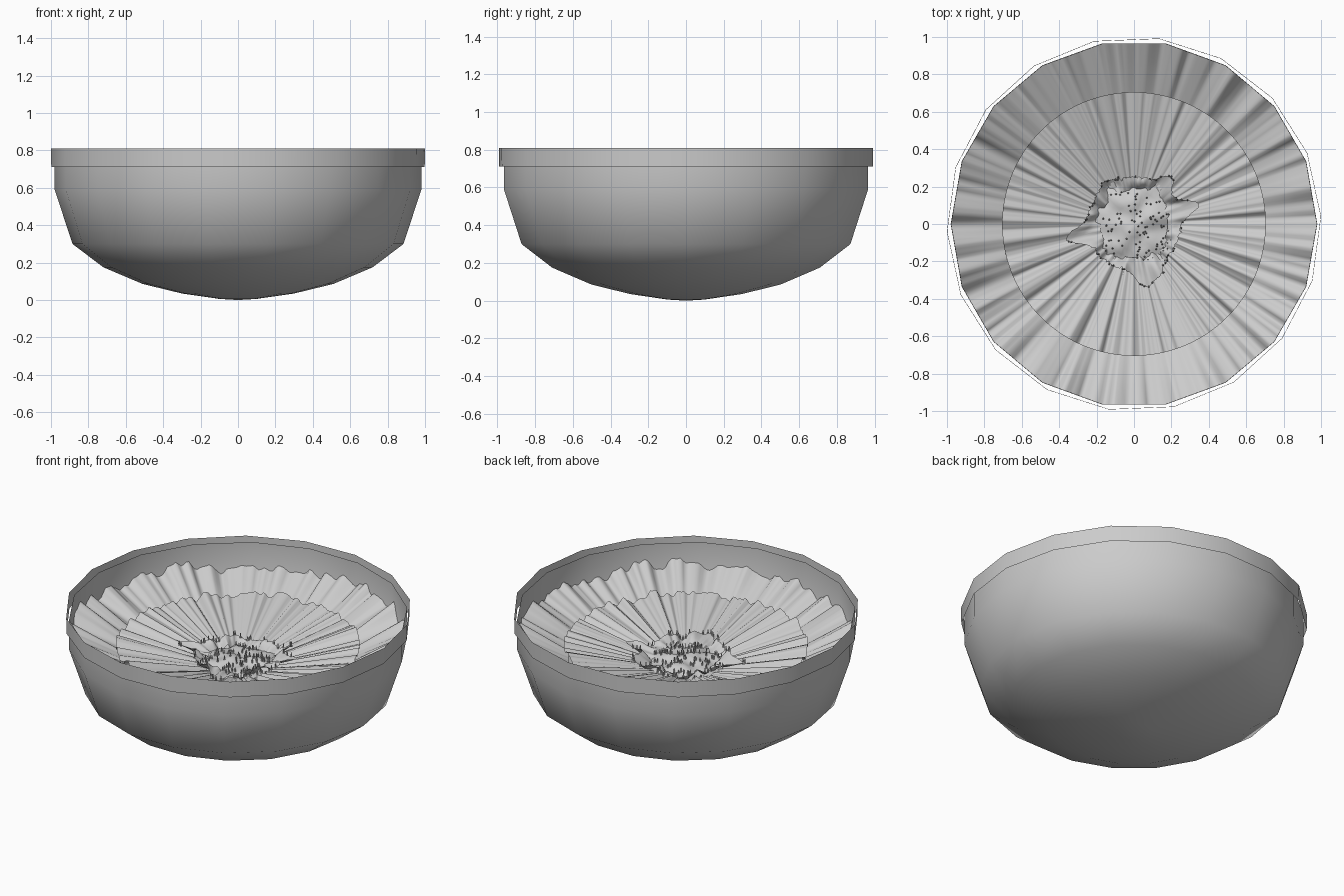
import bpy, bmesh, math, random
from mathutils import noise, Vector

if "Cube" in bpy.data.objects:
    bpy.data.objects.remove(bpy.data.objects["Cube"])

random.seed(4)
TAU = math.tau


def finish(name, bm, smooth=True):
    bmesh.ops.recalc_face_normals(bm, faces=bm.faces)
    me = bpy.data.meshes.new(name)
    bm.to_mesh(me)
    bm.free()
    for p in me.polygons:
        p.use_smooth = smooth
    ob = bpy.data.objects.new(name, me)
    bpy.context.collection.objects.link(ob)
    return ob


def radial(name, sides, rings, point, apex=None, phase=0.0):
    """Grid around z; point(ring, angle) gives r, z. apex closes the middle."""
    bm = bmesh.new()
    loops = []
    for k in range(rings):
        loop = []
        for i in range(sides):
            a = phase + TAU * i / sides
            r, z = point(k, a)
            loop.append(bm.verts.new((r * math.cos(a), r * math.sin(a), z)))
        loops.append(loop)
    for lo, hi in zip(loops, loops[1:]):
        for i in range(sides):
            j = (i + 1) % sides
            bm.faces.new((lo[i], lo[j], hi[j], hi[i]))
    if apex is not None:
        c = bm.verts.new((0, 0, apex))
        for i in range(sides):
            bm.faces.new((c, loops[0][i], loops[0][(i + 1) % sides]))
    return finish(name, bm)


def pleat(a, seed, freq):
    """Irregular folds around the circle, roughly -1..1."""
    p = Vector((math.cos(a) * freq, math.sin(a) * freq, seed))
    q = Vector((p.x * 2.3, p.y * 2.3, seed + 5))
    return noise.noise(p) + 0.5 * noise.noise(q)


def polygon_radius(a, r):
    """Radius of the 18-sided bowl wall at an angle."""
    step = TAU / 18
    return r * math.cos(step / 2) / math.cos(a % step - step / 2)


# Bowl: thin 18-sided shell
bowl = [(0.1, 0.006), (0.3, 0.035), (0.51, 0.086), (0.72, 0.175),
        (0.885, 0.30), (0.98, 0.59), (0.98, 0.78)]
radial("bowl", 18, len(bowl), lambda k, a: bowl[k], apex=0.0)

# Rim band: separate sheet, turned slightly from the bowl
band = [(0.999, 0.71), (1.001, 0.81)]
radial("rim_band", 18, 2, lambda k, a: band[k], phase=math.radians(2.3))


# Outer pleated ring against the wall
def outer_point(k, a):
    t = k / 3
    r = 0.68 + (polygon_radius(a, 0.979) - 0.68) * t
    return r, 0.50 + 0.14 * t + 0.075 * pleat(a, 1.3, 10) * (0.25 + 0.75 * t)


radial("outer_pleats", 360, 4, outer_point)


# Inner pleated cone
def inner_point(k, a):
    t = (k + 1) / 6
    return 0.705 * t, 0.42 + 0.16 * t + 0.045 * pleat(a, 8.1, 11) * t


radial("inner_pleats", 360, 6, inner_point, apex=0.42)

# Ragged collar with a few torn lobes (angle in degrees, extra reach)
LOBES = [(17, 0.11), (52, 0.07), (125, 0.03), (192, 0.12), (280, 0.09), (296, 0.06)]


def collar_radius(a):
    r = 0.25
    for deg, reach in LOBES:
        d = (a - math.radians(deg) + math.pi) % TAU - math.pi
        r += reach * math.exp(-(d / 0.17) ** 2)
    return r + 0.016 * pleat(a, 3.0, 20)


def collar_point(k, a):
    t = k / 4
    r = 0.18 + (collar_radius(a) - 0.18) * t
    return r, 0.475 + 0.045 * t + 0.045 * pleat(a, 4.4 + t, 3)


radial("ragged_collar", 180, 5, collar_point)


# Lumpy centre mound
def mound_height(x, y):
    return 0.505 - 0.7 * (x * x + y * y) + 0.03 * noise.noise(Vector((x * 12, y * 12, 2)))


def mound_point(k, a):
    r = 0.245 * (k + 1) / 7
    return r, mound_height(r * math.cos(a), r * math.sin(a))


radial("centre_mound", 48, 7, mound_point, apex=mound_height(0, 0))

# Tiny spikes scattered over the centre and along the torn edge
bm = bmesh.new()
spots = []
for _ in range(110):
    a, r = random.uniform(0, TAU), 0.23 * math.sqrt(random.random())
    x, y = r * math.cos(a), r * math.sin(a)
    spots.append((x, y, mound_height(x, y)))
for _ in range(50):
    a = random.uniform(0, TAU)
    r, z = collar_point(4, a)
    spots.append((r * math.cos(a), r * math.sin(a), z))
for x, y, z in spots:
    made = bmesh.ops.create_cone(bm, cap_ends=True, segments=5, radius1=0.006,
                                 radius2=0.002, depth=0.03)
    bmesh.ops.translate(bm, verts=made["verts"], vec=(x, y, z + 0.01))
finish("centre_spikes", bm, smooth=False)
